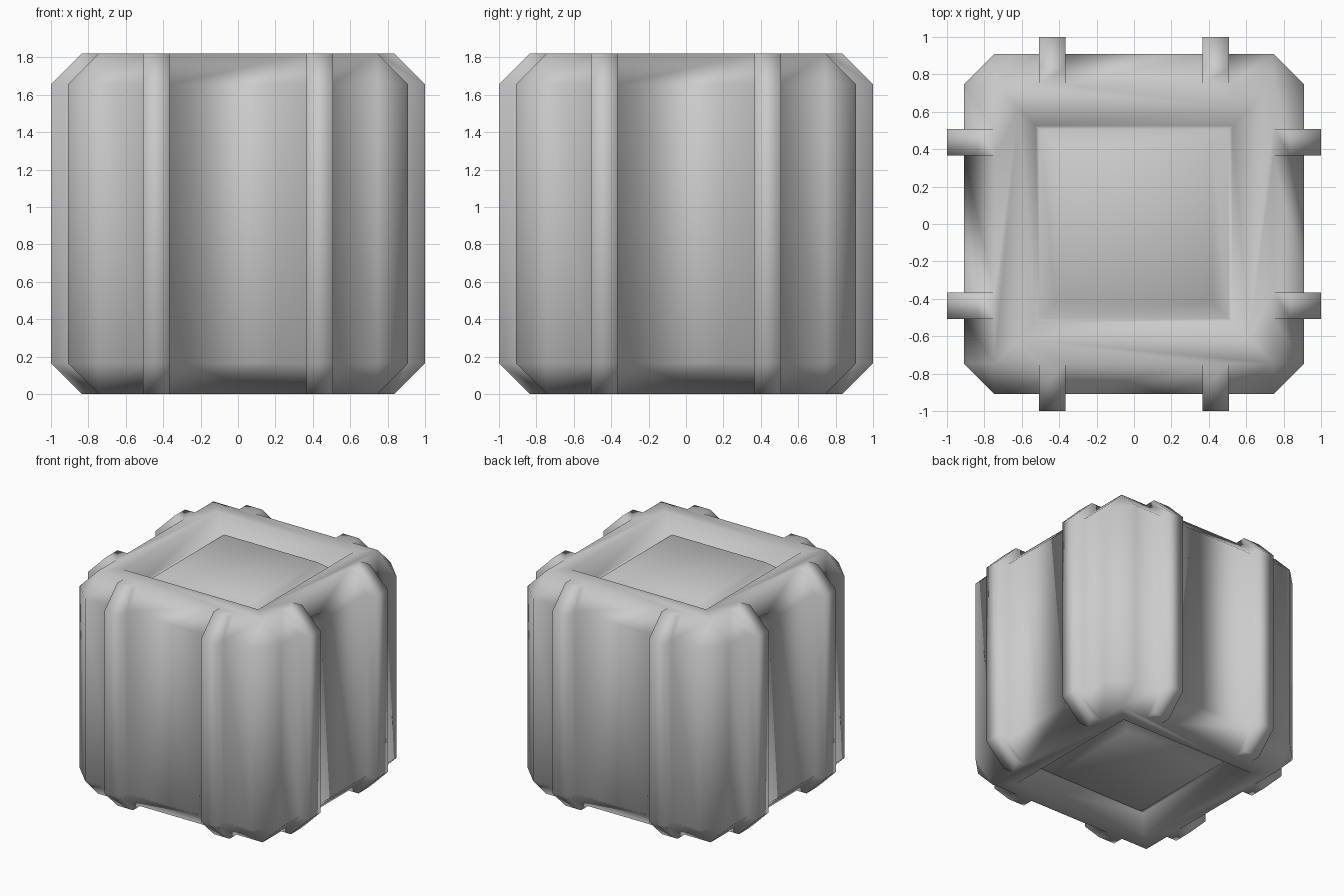
import bpy, bmesh
from mathutils import Vector

if "Cube" in bpy.data.objects:
    bpy.data.objects.remove(bpy.data.objects["Cube"])

R, REACH, CHAMFER = 0.91, 1.0, 0.165
RIB_IN, RIB_OUT = 0.365, 0.508

bm = bmesh.new()

# Chamfered crate body
bmesh.ops.create_cube(bm, size=2 * R)
bmesh.ops.bevel(bm, geom=bm.edges[:], offset=CHAMFER, segments=1,
                affect='EDGES', profile=0.5)
bm.normal_update()


# Grooved panel on the lid and base: (inset, height change)
def panel(sign):
    face = max(bm.faces, key=lambda f: f.normal.z * sign * 10 + f.calc_area())
    for inset, rise in [(0.13, 0), (0.09, -0.13), (0.02, 0), (0.085, 0.07)]:
        bmesh.ops.inset_region(bm, faces=[face], thickness=inset, depth=0,
                               use_even_offset=True, use_boundary=True)
        for v in face.verts:
            v.co.z += sign * rise
        bm.normal_update()


panel(1)
panel(-1)


# Pairs of ribs pulled out of each side wall and its end chamfers
def ribs(axis, sign):
    out = Vector((0, 0, 0))
    out[axis] = sign
    across = 1 - axis
    lim = R - CHAMFER

    def wall():
        return [f for f in bm.faces if f.normal.dot(out) > 0.5
                and abs(f.normal[across]) < 0.1
                and f.calc_center_median()[axis] * sign > lim]

    for p in (-RIB_OUT, -RIB_IN, RIB_IN, RIB_OUT):
        co, no = Vector((0, 0, 0)), Vector((0, 0, 0))
        co[across], no[across] = p, 1
        fs = wall()
        geom = set(fs)
        for f in fs:
            geom.update(f.edges)
            geom.update(f.verts)
        bmesh.ops.bisect_plane(bm, geom=list(geom), plane_co=co, plane_no=no)
        bm.normal_update()
    strips = [f for f in wall()
              if RIB_IN < abs(f.calc_center_median()[across]) < RIB_OUT]
    ext = bmesh.ops.extrude_face_region(bm, geom=strips)
    verts = [g for g in ext['geom'] if isinstance(g, bmesh.types.BMVert)]
    bmesh.ops.delete(bm, geom=[f for f in strips if f.is_valid], context='FACES_ONLY')
    bmesh.ops.translate(bm, verts=verts, vec=out * (REACH - R))
    bm.normal_update()


for axis in (0, 1):
    for sign in (-1, 1):
        ribs(axis, sign)

bmesh.ops.recalc_face_normals(bm, faces=bm.faces[:])
bmesh.ops.translate(bm, verts=bm.verts[:], vec=(0, 0, R))
for f in bm.faces:
    f.smooth = True

mesh = bpy.data.meshes.new("ribbed_crate")
bm.to_mesh(mesh)
bm.free()
bpy.context.collection.objects.link(bpy.data.objects.new("ribbed_crate", mesh))
